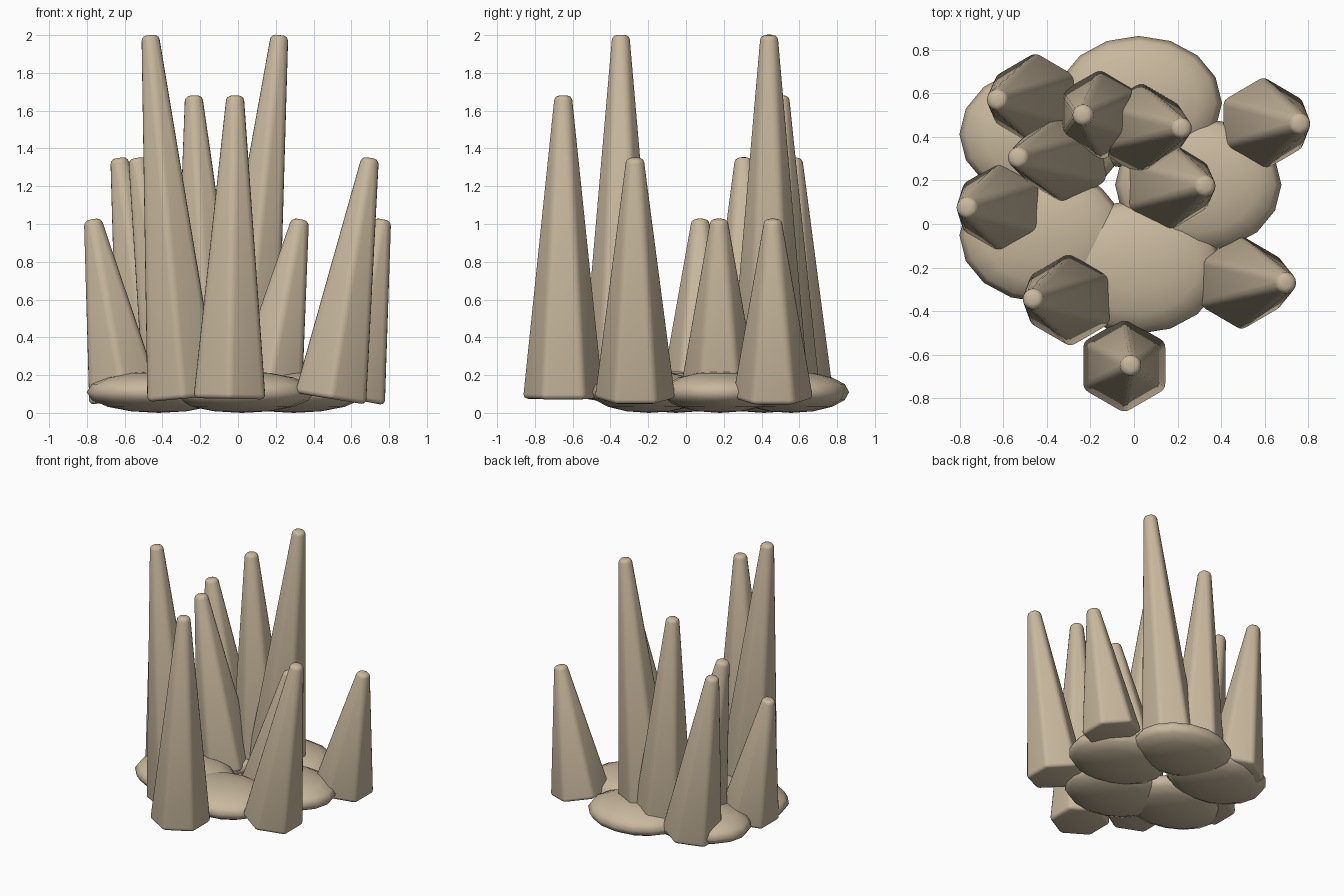
import bpy, math
from mathutils import Vector

if "Cube" in bpy.data.objects:
    bpy.data.objects.remove(bpy.data.objects["Cube"])

stone = bpy.data.materials.new("pale_sandstone")
stone.diffuse_color = (0.58, 0.48, 0.34, 1)
stone.use_nodes = True
stone.node_tree.nodes["Principled BSDF"].inputs["Base Color"].default_value = stone.diffuse_color


def finish(ob, name):
    ob.name = name
    ob.data.materials.append(stone)


# Base: ring of five flattened boulders
for i in range(5):
    a = math.radians(72 * i)
    bpy.ops.mesh.primitive_uv_sphere_add(
        segments=16, ring_count=8, radius=1,
        location=(-0.1 + 0.395 * math.cos(a), 0.18 + 0.395 * math.sin(a), 0.11))
    ob = bpy.context.object
    ob.scale = (0.382, 0.308, 0.11)
    bpy.ops.object.transform_apply(location=False, rotation=False, scale=True)
    bpy.ops.object.shade_smooth()
    finish(ob, "base_boulder")

# Spikes: base x, tip x, y, tip height
SPIKES = [
    (-0.45, -0.63, 0.57, 1.35),
    (-0.15, -0.235, 0.50, 1.68),
    (0.02, 0.22, 0.44, 2.0),
    (0.59, 0.765, 0.46, 1.025),
    (-0.31, -0.535, 0.305, 1.35),
    (0.15, 0.33, 0.175, 1.025),
    (-0.60, -0.77, 0.075, 1.025),
    (-0.29, -0.465, -0.345, 2.0),
    (0.49, 0.70, -0.27, 1.35),
    (-0.045, -0.015, -0.65, 1.68),
]
for bx, tx, y, h in SPIKES:
    base, tip = Vector((bx, y, 0.075)), Vector((tx, y, h))
    axis = tip - base
    # Tapered hexagonal shaft with corners pointing along y
    bpy.ops.mesh.primitive_cone_add(
        vertices=6, radius1=0.22, radius2=0.053, depth=axis.length,
        location=(base + tip) / 2,
        rotation=(0, math.atan2(axis.x, axis.z), 0))
    ob = bpy.context.object
    bevel = ob.modifiers.new("rounded_edges", 'BEVEL')
    bevel.width = 0.026
    bevel.segments = 3
    bevel.limit_method = 'ANGLE'
    bpy.ops.object.shade_smooth()
    finish(ob, "spike")
